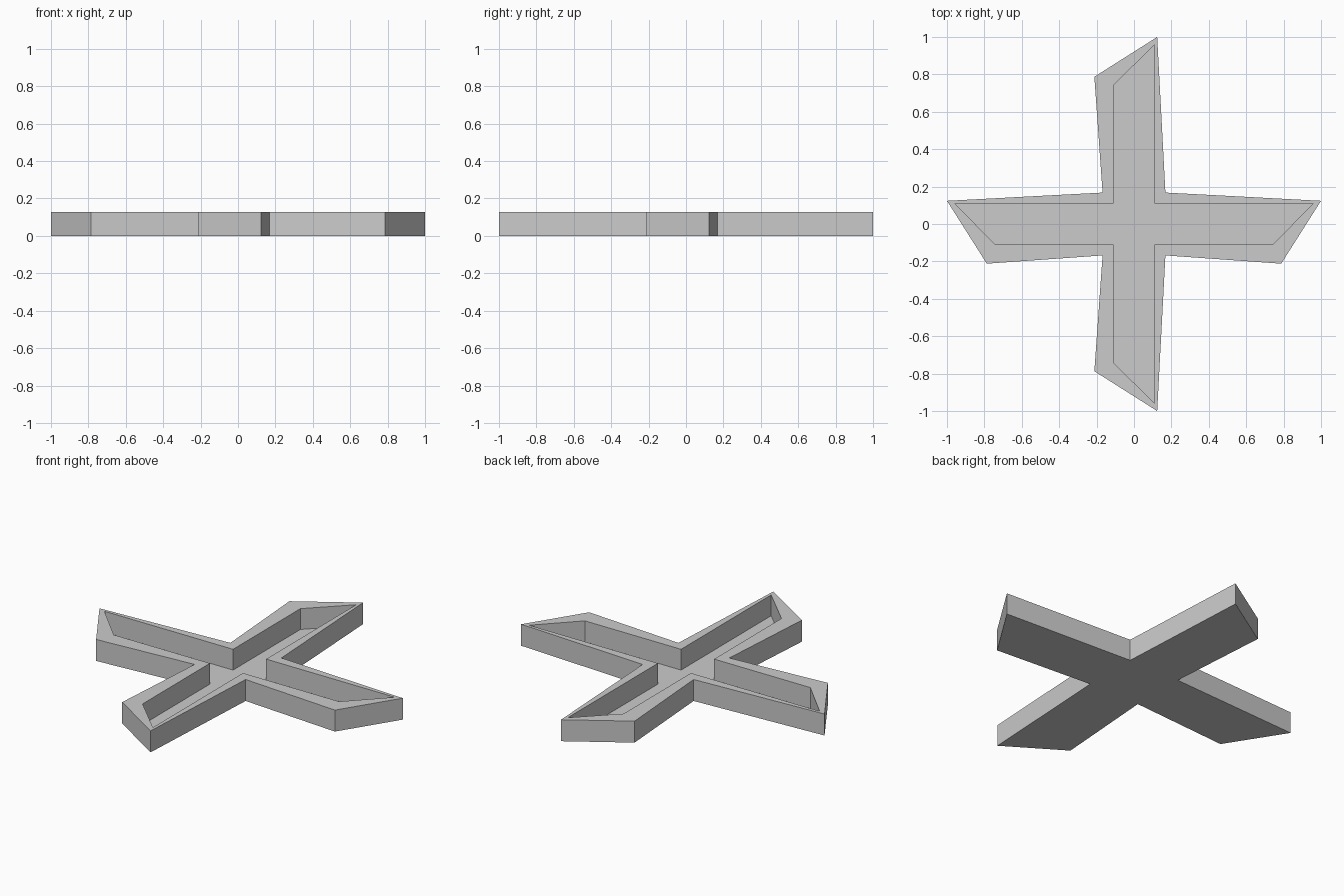
import bpy
import bmesh

cube = bpy.data.objects.get("Cube")
if cube:
    bpy.data.objects.remove(cube, do_unlink=True)

HEIGHT = 0.128
FLOOR = 0.004

grey = bpy.data.materials.new("light_grey")
grey.use_nodes = True
colour = (0.6, 0.6, 0.6, 1)
grey.diffuse_color = colour
grey.node_tree.nodes["Principled BSDF"].inputs["Base Color"].default_value = colour


def cross_outline(notch, long_tip, long_side, short_tip, short_side):
    """Corner loop of a four-armed cross with slanted arm ends."""
    n, lt, ls, st, ss = notch, long_tip, long_side, short_tip, short_side
    return [(n, n), (ls, lt), (-ss, st), (-n, n),        # back arm
            (-lt, ls), (-st, -ss), (-n, -n),             # right arm
            (-ss, -st), (ls, -lt), (n, -n),              # front arm
            (st, -ss), (lt, ls)]                         # left arm


outer = cross_outline(0.168, 1.0, 0.124, 0.787, 0.212)
inner = cross_outline(0.109, 0.957, 0.109, 0.743, 0.109)

bm = bmesh.new()


def ring(points, z):
    return [bm.verts.new((x, y, z)) for x, y in points]


def bridge(a, b):
    for i in range(len(a)):
        j = (i + 1) % len(a)
        bm.faces.new((a[i], a[j], b[j], b[i]))


# Outer wall, rim, channel wall, then the two floors
base = ring(outer, 0)
rim_out = ring(outer, HEIGHT)
rim_in = ring(inner, HEIGHT)
channel = ring(inner, FLOOR)
for a, b in ((base, rim_out), (rim_out, rim_in), (rim_in, channel)):
    bridge(a, b)
bm.faces.new(base)
bm.faces.new(channel)
bmesh.ops.recalc_face_normals(bm, faces=bm.faces[:])

mesh = bpy.data.meshes.new("cross_tray")
bm.to_mesh(mesh)
bm.free()
mesh.materials.append(grey)
tray = bpy.data.objects.new("cross_tray", mesh)
bpy.context.collection.objects.link(tray)
